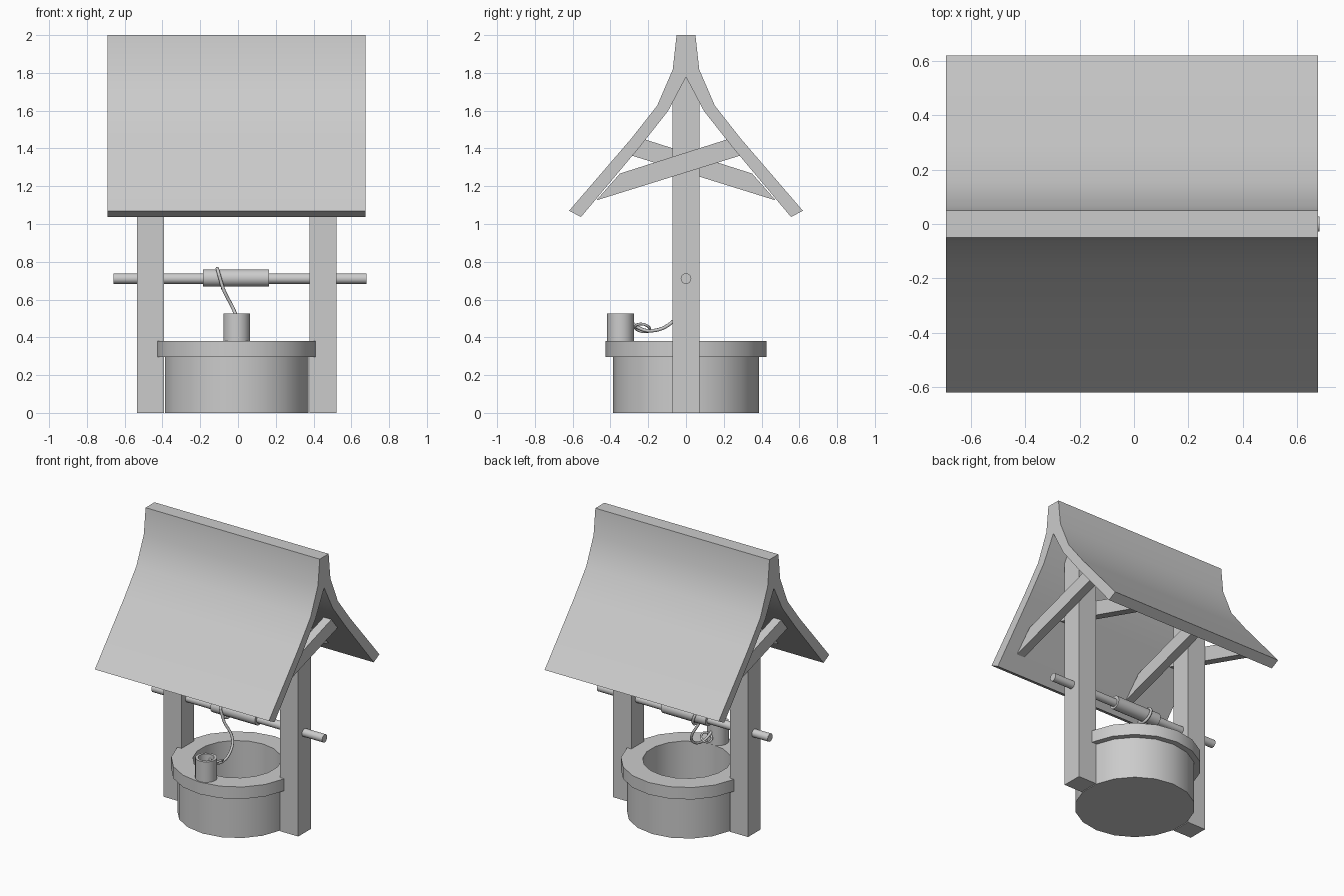
import bpy, bmesh, math
from mathutils import Vector, Matrix

if "Cube" in bpy.data.objects:
    bpy.data.objects.remove(bpy.data.objects["Cube"])

GREY = (0.6, 0.6, 0.6, 1)
mat = bpy.data.materials.new("plain grey")
mat.use_nodes = True
mat.diffuse_color = GREY
mat.node_tree.nodes["Principled BSDF"].inputs["Base Color"].default_value = GREY


def finish(name, bm, smooth=True):
    bmesh.ops.remove_doubles(bm, verts=bm.verts, dist=0.0005)
    bmesh.ops.recalc_face_normals(bm, faces=bm.faces)
    mesh = bpy.data.meshes.new(name)
    bm.to_mesh(mesh)
    bm.free()
    mesh.materials.append(mat)
    ob = bpy.data.objects.new(name, mesh)
    bpy.context.collection.objects.link(ob)
    if smooth:
        bpy.ops.object.select_all(action='DESELECT')
        ob.select_set(True)
        bpy.context.view_layer.objects.active = ob
        bpy.ops.object.shade_smooth_by_angle(angle=math.radians(32))
    return ob


def lathe(name, profile, sides, loc, along_x=False):
    """Turn a (radius, height) profile around its axis."""
    bm = bmesh.new()
    verts = [bm.verts.new((0, r, h)) for r, h in profile]
    edges = [bm.edges.new(pair) for pair in zip(verts, verts[1:])]
    bmesh.ops.spin(bm, geom=verts + edges, cent=(0, 0, 0), axis=(0, 0, 1),
                   angle=math.tau, steps=sides)
    if along_x:
        bm.transform(Matrix.Rotation(math.pi / 2, 4, 'Y'))
    bm.transform(Matrix.Translation(loc))
    return finish(name, bm)


def extrude_x(name, outline, x0, x1, smooth=False):
    """Extrude a (y, z) outline from x0 to x1."""
    bm = bmesh.new()
    face = bm.faces.new([bm.verts.new((x0, y, z)) for y, z in outline])
    new = bmesh.ops.extrude_face_region(bm, geom=[face])["geom"]
    bmesh.ops.translate(bm, vec=(x1 - x0, 0, 0),
                        verts=[v for v in new if isinstance(v, bmesh.types.BMVert)])
    return finish(name, bm, smooth)


def rope(name, points, radius, cyclic=False):
    """Round tube along a smooth path."""
    curve = bpy.data.curves.new(name, 'CURVE')
    curve.dimensions = '3D'
    curve.bevel_depth = radius
    curve.bevel_resolution = 2
    curve.use_fill_caps = True
    spline = curve.splines.new('BEZIER')
    spline.bezier_points.add(len(points) - 1)
    spline.use_cyclic_u = cyclic
    spline.resolution_u = 6
    for bp, co in zip(spline.bezier_points, points):
        bp.co = co
        bp.handle_left_type = bp.handle_right_type = 'AUTO'
    curve.materials.append(mat)
    ob = bpy.data.objects.new(name, curve)
    bpy.context.collection.objects.link(ob)


MID = -0.007  # middle of the structure in x

# Stone well: wall and rim as one ring with a floor
lathe("well_wall", [(0, 0), (0.386, 0), (0.386, 0.295), (0.425, 0.295), (0.425, 0.38),
                    (0.285, 0.38), (0.285, 0.03), (0, 0.03)], 18, (MID, 0, 0))

# Roof: flared gable profile
outer = [(0.05, 2.0), (0.07, 1.818), (0.153, 1.626), (0.29, 1.452), (0.619, 1.07)]
inner = [(0.556, 1.037), (0.245, 1.408), (0.095, 1.598)]
half = outer + inner
outline = half + [(0, 1.778)] + [(-y, z) for y, z in reversed(half)]
extrude_x("roof", outline, -0.69, 0.676, True)

# Posts, each with a crossed pair of braces under the roof
brace = [(-0.475, 1.125), (-0.365, 1.25), (-0.35, 1.267), (0.206, 1.444),
         (0.225, 1.45), (0.295, 1.365), (0.28, 1.36)]
for side, label in ((1, "left"), (-1, "right")):
    def span(a, b):
        return MID + side * a, MID + side * b
    post = [(-0.071, 0), (0.071, 0), (0.071, 1.8), (-0.071, 1.8)]
    extrude_x(label + "_post", post, *span(0.386, 0.529))
    extrude_x(label + "_outer_brace", [(y * side, z) for y, z in brace], *span(0.529, 0.59))
    extrude_x(label + "_inner_brace", [(-y * side, z) for y, z in brace], *span(0.325, 0.386))

# Axle and winding drum
lathe("axle", [(0, -0.66), (0.028, -0.66), (0.028, 0.68), (0, 0.68)], 16, (0, 0, 0.711), True)
lathe("drum", [(0, -0.185), (0.046, -0.185), (0.046, 0.165), (0, 0.165)], 16,
      (0, 0, 0.714), True)

# Bucket standing on the rim
lathe("bucket", [(0, 0), (0.071, 0), (0.071, 0.145), (0.052, 0.145), (0.052, 0.025), (0, 0.025)],
      18, (MID, -0.346, 0.38))

# Rope: tilted turn on the drum, hanging length, small knot and bucket end
turn = [(-0.095 - 0.015 * math.sin(a), 0.054 * math.cos(a), 0.711 + 0.054 * math.sin(a))
        for a in (k * math.tau / 8 for k in range(8))]
rope("rope_turn", turn, 0.009, True)
rope("rope", [(-0.1, -0.054, 0.73), (-0.075, -0.05, 0.65), (-0.02, -0.035, 0.54),
              (0.0, -0.08, 0.475), (0.005, -0.18, 0.435), (0.0, -0.25, 0.45),
              (-0.007, -0.305, 0.495)], 0.009)
rope("rope_knot", [(-0.03, -0.23, 0.43), (0.0, -0.27, 0.455), (0.03, -0.23, 0.47),
                   (0.0, -0.19, 0.44)], 0.007, True)
